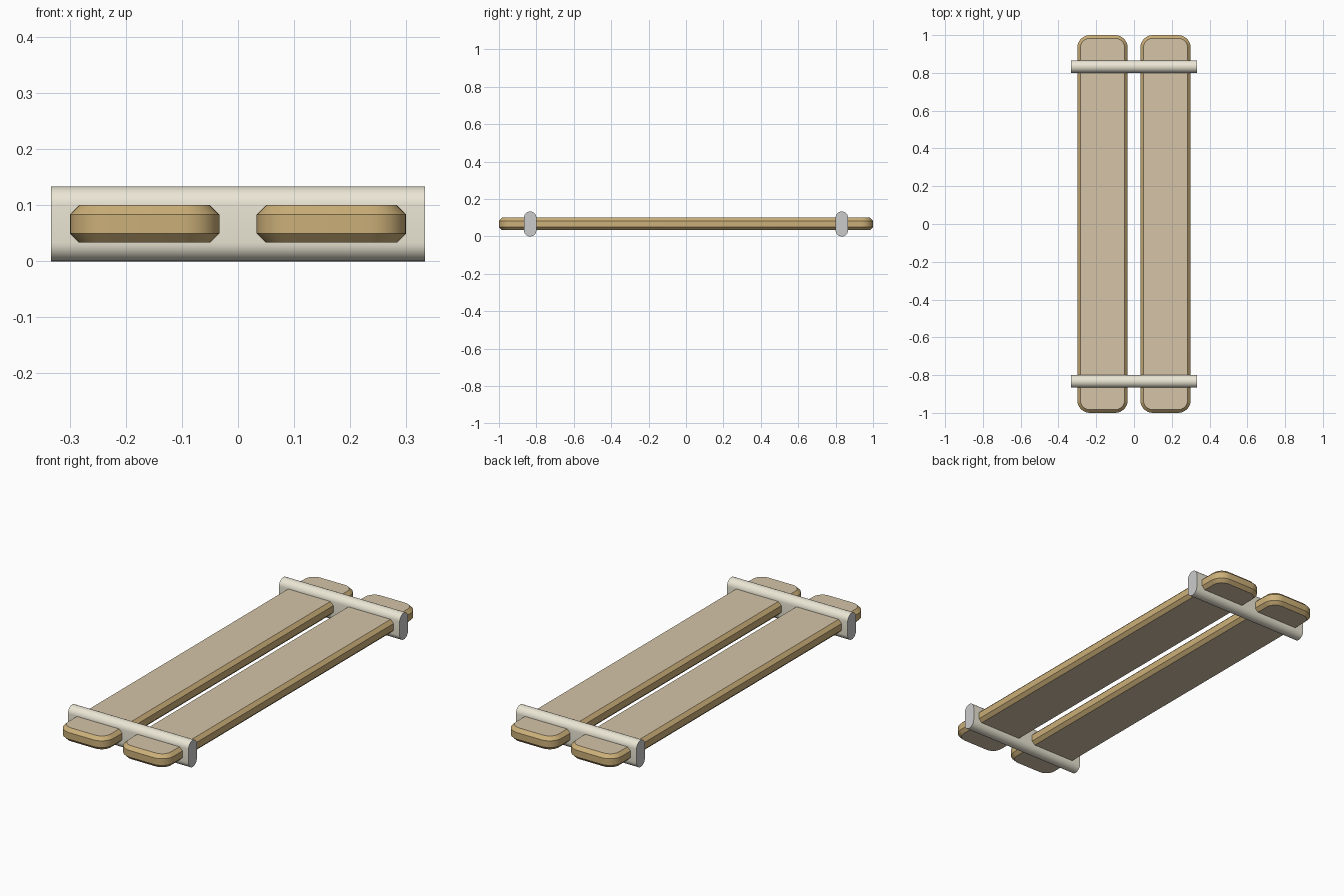
import bpy, bmesh, math
from mathutils import Matrix

if "Cube" in bpy.data.objects:
    bpy.data.objects.remove(bpy.data.objects["Cube"])


def material(name, rgb):
    m = bpy.data.materials.new(name)
    m.diffuse_color = (*rgb, 1)
    m.use_nodes = True
    m.node_tree.nodes["Principled BSDF"].inputs["Base Color"].default_value = m.diffuse_color
    return m


def rounded_rect(w, h, r, seg):
    pts = []
    for i, (sx, sy) in enumerate([(1, 1), (-1, 1), (-1, -1), (1, -1)]):
        for k in range(seg + 1):
            a = math.pi / 2 * (i + k / seg)
            p = (sx * (w / 2 - r) + r * math.cos(a), sy * (h / 2 - r) + r * math.sin(a))
            # skip doubled points where two arcs meet
            if not pts or math.dist(p, pts[-1]) > 1e-5:
                pts.append(p)
    if math.dist(pts[0], pts[-1]) < 1e-5:
        pts.pop()
    return pts


def stack(name, w, h, r, seg, levels, matrix, side_mat, cap_mat):
    """Skin rounded rectangles given as (height, inset) and cap both ends."""
    bm = bmesh.new()
    rings = [[bm.verts.new((x, y, z)) for x, y in
              rounded_rect(w - 2 * d, h - 2 * d, r - d, seg)] for z, d in levels]
    n = len(rings[0])
    for a, b in zip(rings, rings[1:]):
        for i in range(n):
            j = (i + 1) % n
            bm.faces.new((a[i], a[j], b[j], b[i]))
    for cap in (rings[0][::-1], rings[-1]):
        bm.faces.new(cap).material_index = 1
    bm.transform(matrix)
    bmesh.ops.recalc_face_normals(bm, faces=bm.faces)
    me = bpy.data.meshes.new(name)
    bm.to_mesh(me)
    bm.free()
    me.materials.append(side_mat)
    me.materials.append(cap_mat)
    ob = bpy.data.objects.new(name, me)
    bpy.context.collection.objects.link(ob)
    bpy.ops.object.select_all(action='DESELECT')
    ob.select_set(True)
    bpy.context.view_layer.objects.active = ob
    bpy.ops.object.shade_smooth_by_angle(angle=math.radians(30))
    return ob


wood_edge = material("wood_edge", (0.60, 0.43, 0.19))
wood_face = material("wood_face", (0.66, 0.55, 0.39))
cream = material("cream", (0.83, 0.79, 0.66))
grey = material("end_grey", (0.66, 0.66, 0.65))

# Two long planks with rounded corners and chamfered rims
c = 1 / 60
for side, x in (("left", -1 / 6), ("right", 1 / 6)):
    stack(f"{side}_plank", 4 / 15, 2, 1 / 15, 8,
          [(2 * c, c), (3 * c, 0), (5 * c, 0), (6 * c, c)],
          Matrix.Translation((x, 0, 0)), wood_edge, wood_face)

# Two cross bars with a rounded top and bottom, crossing the planks
to_x = Matrix.Rotation(math.pi / 2, 4, 'Y')
for end, y in (("front", -5 / 6), ("back", 5 / 6)):
    stack(f"{end}_cross_bar", 2 / 15, 1 / 15, 1 / 30, 8,
          [(-1 / 3, 0), (1 / 3, 0)],
          Matrix.Translation((0, y, 1 / 15)) @ to_x, cream, grey)
